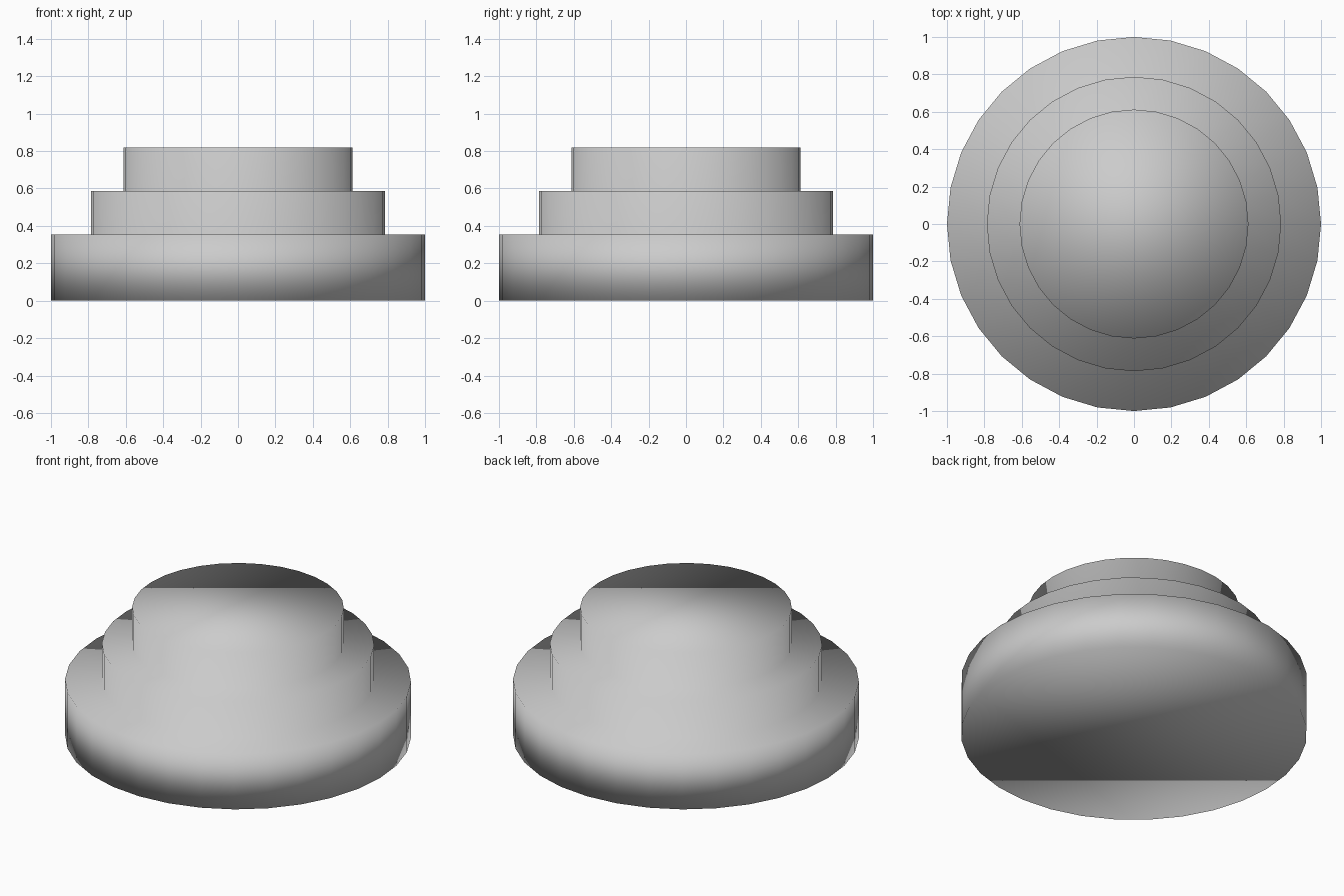
import bpy
import bmesh
from math import cos, sin, tau

if "Cube" in bpy.data.objects:
    bpy.data.objects.remove(bpy.data.objects["Cube"], do_unlink=True)

SIDES = 32
# Radius and height of each ring, from the base up
PROFILE = [(1.0, 0.0), (1.0, 0.355), (0.787, 0.355),
           (0.787, 0.587), (0.612, 0.587), (0.612, 0.82)]


def flat_material(name, colour):
    mat = bpy.data.materials.new(name)
    mat.use_nodes = True
    mat.diffuse_color = colour
    mat.node_tree.nodes["Principled BSDF"].inputs["Base Color"].default_value = colour
    return mat


def turned_solid(name, profile, mat):
    bm = bmesh.new()
    angles = [tau * i / SIDES for i in range(SIDES)]
    rings = [[bm.verts.new((r * cos(a), r * sin(a), z)) for a in angles]
             for r, z in profile]
    # Walls and treads
    for low, high in zip(rings, rings[1:]):
        for i in range(SIDES):
            j = (i + 1) % SIDES
            bm.faces.new((low[i], low[j], high[j], high[i]))
    # Flat caps
    bm.faces.new(rings[0][::-1])
    bm.faces.new(rings[-1])
    for face in bm.faces:
        face.smooth = True
    mesh = bpy.data.meshes.new(name)
    bm.to_mesh(mesh)
    bm.free()
    mesh.materials.append(mat)
    obj = bpy.data.objects.new(name, mesh)
    bpy.context.collection.objects.link(obj)
    return obj


# Three-tier round pedestal, softly shaded throughout
turned_solid("stepped_pedestal", PROFILE, flat_material("light grey", (0.6, 0.6, 0.6, 1)))
